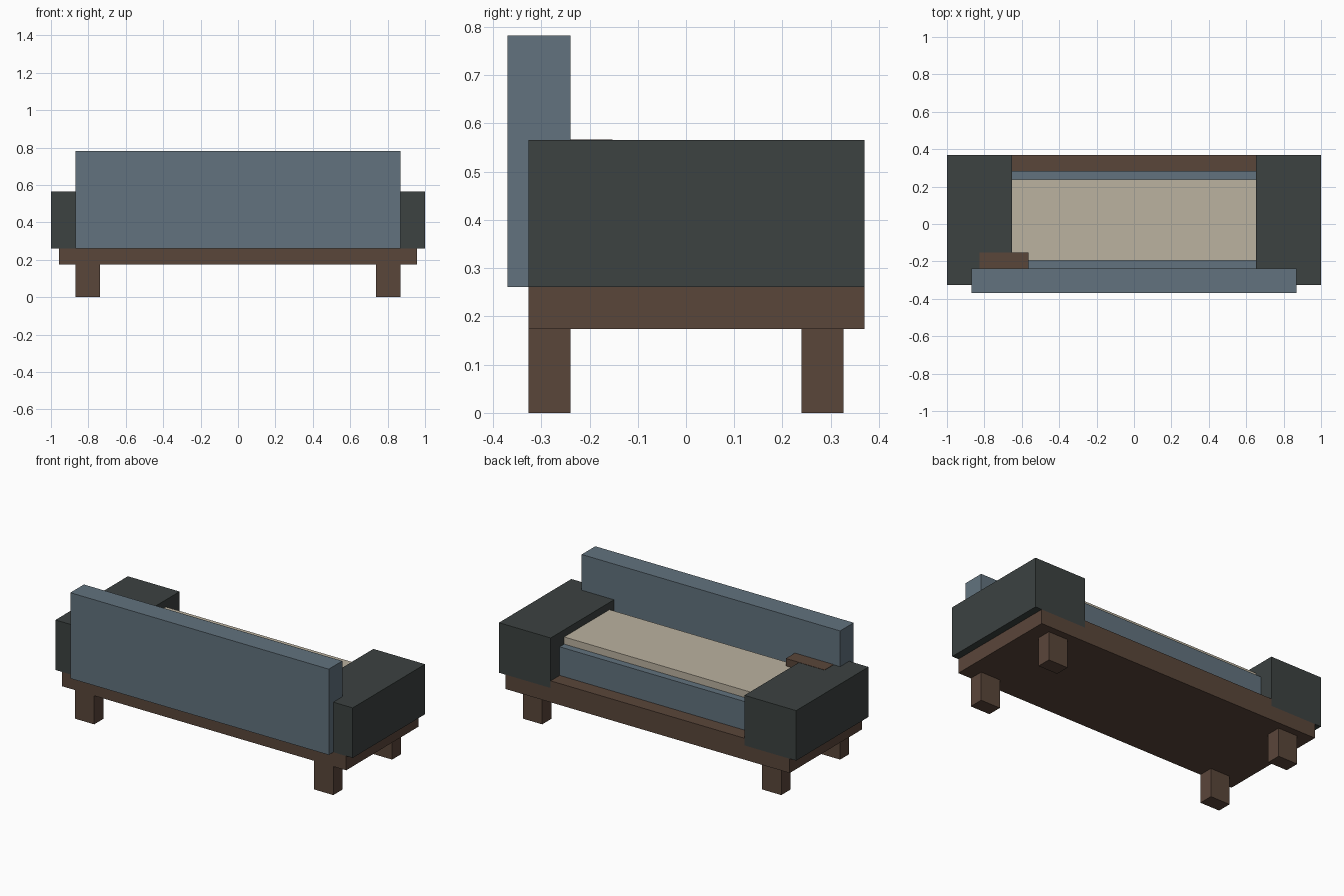
import bpy

cube = bpy.data.objects.get("Cube")
if cube:
    bpy.data.objects.remove(cube, do_unlink=True)

U = 1 / 23  # the sofa is laid out on a regular module


def material(name, rgb):
    mat = bpy.data.materials.new(name)
    mat.use_nodes = True
    mat.diffuse_color = (*rgb, 1)
    mat.node_tree.nodes["Principled BSDF"].inputs["Base Color"].default_value = (*rgb, 1)
    return mat


wood = material("brown wood", (0.102, 0.061, 0.042))
fabric = material("slate blue fabric", (0.122, 0.171, 0.209))
dark = material("charcoal fabric", (0.045, 0.054, 0.053))
cream = material("cream fabric", (0.497, 0.445, 0.352))


def box(name, mat, x, y, z):
    """Box spanning the given (low, high) ranges in modules."""
    spans = (x, y, z)
    bpy.ops.mesh.primitive_cube_add(size=1, location=[(a + b) / 2 * U for a, b in spans])
    obj = bpy.context.object
    obj.name = name
    obj.scale = [(b - a) * U for a, b in spans]
    bpy.ops.object.transform_apply(location=False, rotation=False, scale=True)
    obj.data.materials.append(mat)
    return obj


# Wooden frame and raised rail under the seat
box("base_frame", wood, (-22, 22), (-7.5, 8.5), (4, 6))
box("seat_rail", wood, (-15, 15), (-5.5, 8.5), (6, 7))

# Legs and armrests on both sides
for side, s in (("left", 1), ("right", -1)):
    for end, y in (("front", -7.5), ("back", 5.5)):
        box(f"{end}_{side}_leg", wood, sorted((17 * s, 20 * s)), (y, y + 2), (0, 4))
    box(f"{side}_armrest", dark, sorted((15 * s, 23 * s)), (-7.5, 8.5), (6, 13))

# Seat with a cushion on top
box("seat", fabric, (-15, 15), (-5.5, 6.5), (7, 11))
box("seat_cushion", cream, (-15, 15), (-4.5, 5.5), (11, 12))

# Backrest
box("backrest", fabric, (-20, 20), (-8.5, -5.5), (6, 18))

# Small wooden tray resting in the armrest
box("armrest_tray", wood, (-19, -13), (-5.5, -3.5), (12, 13.04))
